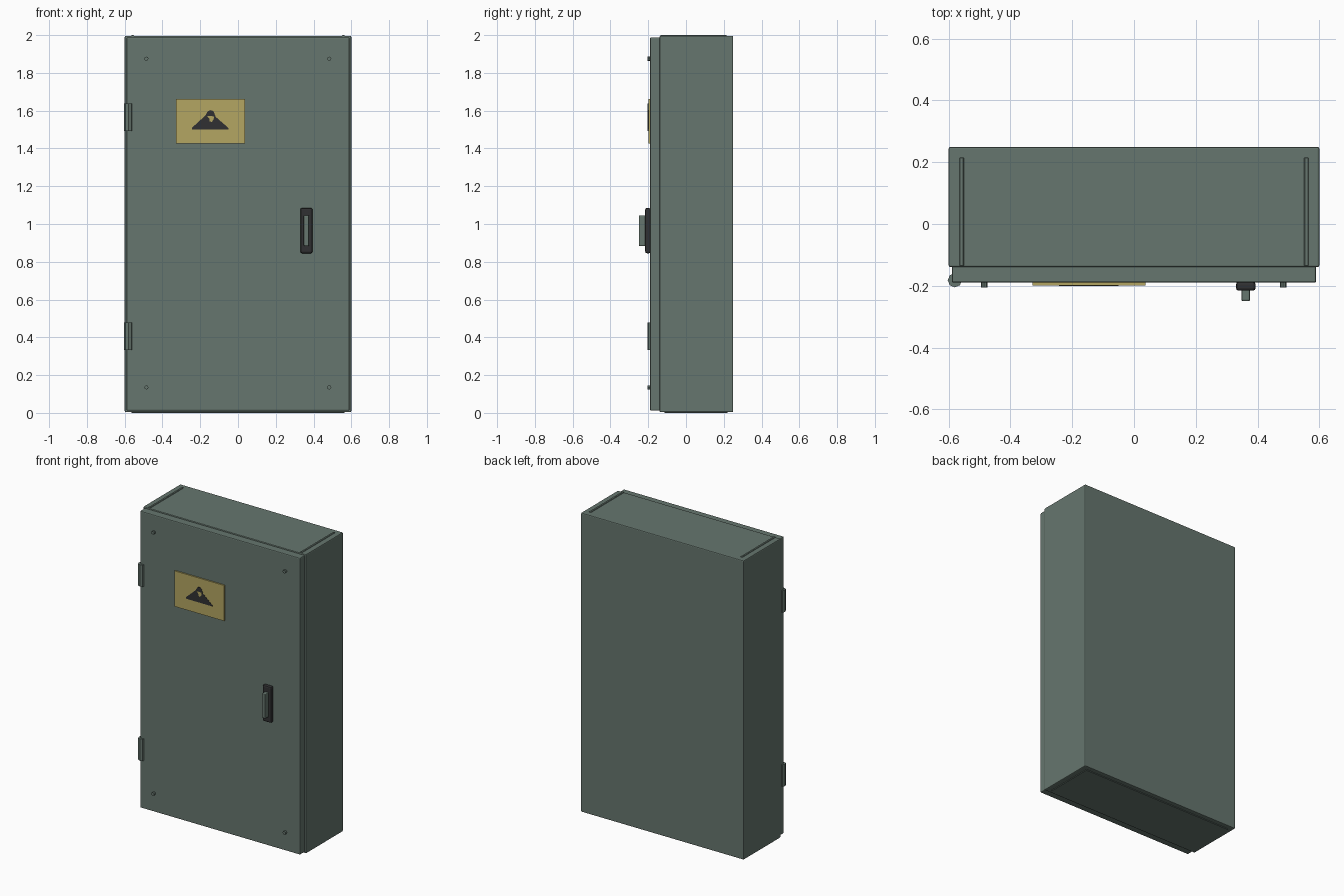
import bpy, bmesh, math
from mathutils import Matrix

if "Cube" in bpy.data.objects:
    bpy.data.objects.remove(bpy.data.objects["Cube"])


def material(name, rgb):
    m = bpy.data.materials.new(name)
    m.diffuse_color = (*rgb, 1)
    m.use_nodes = True
    m.node_tree.nodes["Principled BSDF"].inputs["Base Color"].default_value = m.diffuse_color
    return m


GREEN = material("grey_green_paint", (0.133, 0.181, 0.156))
YELLOW = material("warning_yellow", (0.456, 0.381, 0.122))
BLACK = material("black_plastic", (0.030, 0.030, 0.032))


def finish(name, bm, mat, bevel=0, segments=2):
    bmesh.ops.recalc_face_normals(bm, faces=bm.faces)
    mesh = bpy.data.meshes.new(name)
    bm.to_mesh(mesh)
    bm.free()
    mesh.materials.append(mat)
    ob = bpy.data.objects.new(name, mesh)
    bpy.context.collection.objects.link(ob)
    if bevel:
        mod = ob.modifiers.new("edge_bevel", 'BEVEL')
        mod.width = bevel
        mod.segments = segments
    return ob


def box(name, x, y, z, mat, bevel=0, segments=2):
    """Box given by its (min, max) range on each axis."""
    bm = bmesh.new()
    bmesh.ops.create_cube(bm, size=1)
    for v in bm.verts:
        for i, r in enumerate((x, y, z)):
            v.co[i] = r[0] if v.co[i] < 0 else r[1]
    return finish(name, bm, mat, bevel, segments)


def cylinder(name, loc, radius, depth, mat, sides=8, rot=None):
    bm = bmesh.new()
    m = Matrix.Translation(loc) @ (rot or Matrix())
    bmesh.ops.create_cone(bm, cap_ends=True, segments=sides, radius1=radius,
                          radius2=radius, depth=depth, matrix=m)
    return finish(name, bm, mat)


def plate(name, outline, y0, y1, mat):
    """Thin front-facing plate from an x, z outline."""
    bm = bmesh.new()
    face = bm.faces.new([bm.verts.new((x, y0, z)) for x, z in outline])
    ext = bmesh.ops.extrude_face_region(bm, geom=[face])
    for v in ext["geom"]:
        if isinstance(v, bmesh.types.BMVert):
            v.co.y = y1
    return finish(name, bm, mat)


# Cabinet shell and door
box("cabinet_body", (-0.6, 0.6), (-0.14, 0.25), (0.004, 1.996), GREEN, 0.006)
box("door", (-0.59, 0.59), (-0.19, -0.135), (0.012, 1.988), GREEN, 0.006)

# Folded rails on the roof, recessed base plate
for side, s in (("left", -1), ("right", 1)):
    xs = sorted((s * 0.551, s * 0.565))
    box(f"roof_rail_{side}", xs, (-0.136, 0.215), (1.99, 2.0), GREEN, 0.002, 1)
box("base_plate", (-0.565, 0.565), (-0.115, 0.22), (0, 0.01), GREEN, 0.002, 1)

# Hinge barrels on the left edge of the door
for label, z in (("lower", 0.405), ("upper", 1.565)):
    cylinder(f"hinge_{label}", (-0.58, -0.182, z), 0.023, 0.146, GREEN)

# Door screws
turn = Matrix.Rotation(math.pi / 2, 4, 'X')
for x in (-0.485, 0.483):
    for z in (0.135, 1.875):
        cylinder("door_screw", (x, -0.195, z), 0.011, 0.02, GREEN, 8, turn)

# Warning sign: yellow plate, dark hazard triangle, light centre mark
box("warning_sign", (-0.328, 0.037), (-0.199, -0.189), (1.425, 1.662), YELLOW)
plate("hazard_triangle",
      [(-0.243, 1.5), (-0.05, 1.5), (-0.05, 1.508), (-0.118, 1.567),
       (-0.130, 1.597), (-0.144, 1.603), (-0.160, 1.597), (-0.172, 1.575),
       (-0.243, 1.51)], -0.198, -0.2005, BLACK)
plate("hazard_centre_mark",
      [(-0.164, 1.572), (-0.126, 1.57), (-0.130, 1.552), (-0.139, 1.54),
       (-0.150, 1.543), (-0.152, 1.558)], -0.2, -0.2015, YELLOW)

# Handle: dark escutcheon with a painted grip
box("handle_escutcheon", (0.33, 0.394), (-0.216, -0.187), (0.845, 1.085),
    BLACK, 0.009)
box("handle_grip", (0.348, 0.376), (-0.25, -0.21), (0.883, 1.046), GREEN, 0.005)
